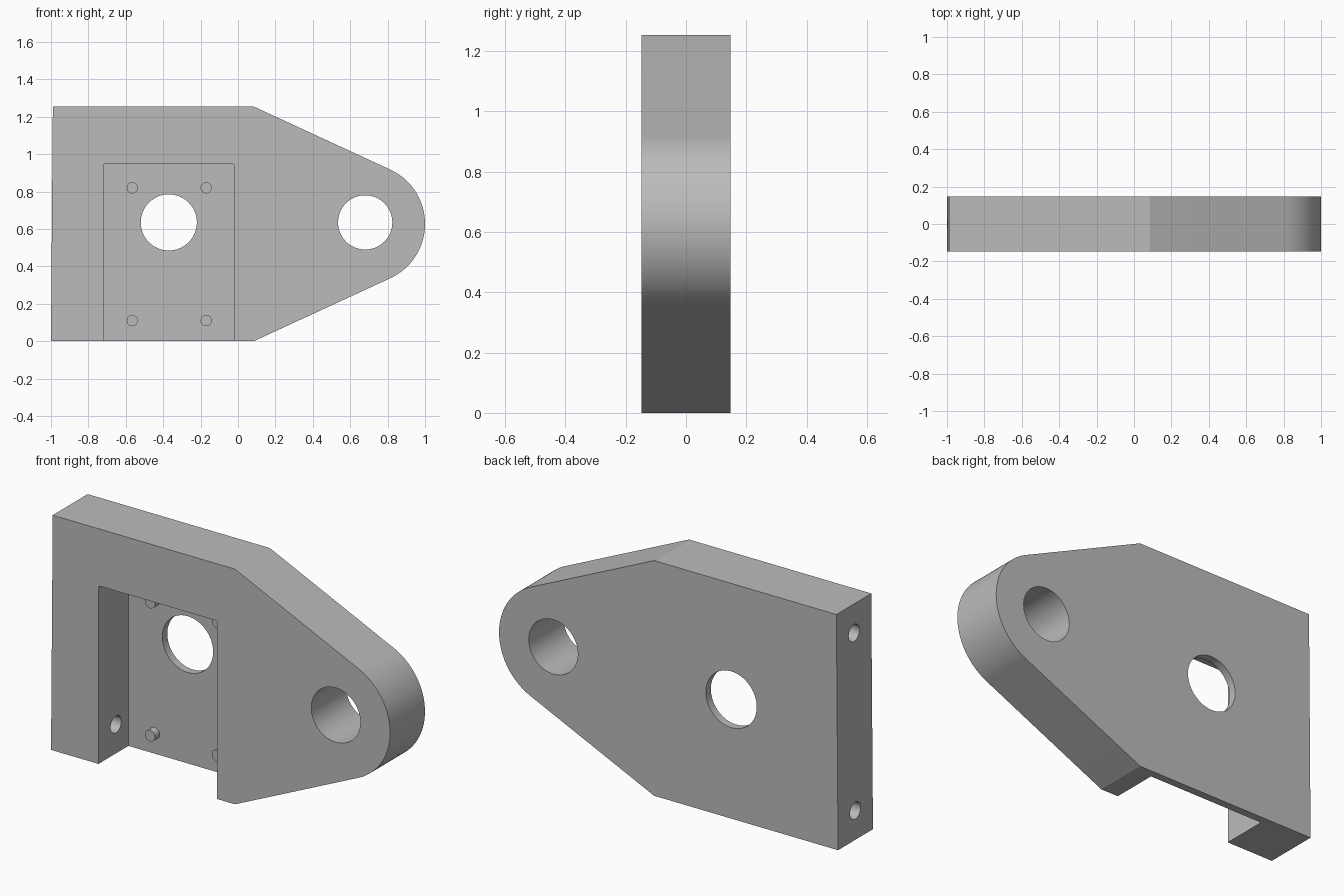
import bpy, bmesh, math
from mathutils import Matrix, Vector

if "Cube" in bpy.data.objects:
    bpy.data.objects.remove(bpy.data.objects["Cube"])

HALF = 0.147                 # half thickness of the plate
FLOOR = HALF - 0.042         # y of the pocket floor
MID = 0.627                  # height of the long axis
EYE_X, EYE_R = 0.68, 0.32    # rounded end

grey = bpy.data.materials.new("plain grey")
grey.use_nodes = True
grey.diffuse_color = (0.5, 0.5, 0.5, 1)
grey.node_tree.nodes["Principled BSDF"].inputs["Base Color"].default_value = (0.5, 0.5, 0.5, 1)


def make(name, bm):
    bmesh.ops.recalc_face_normals(bm, faces=bm.faces)
    mesh = bpy.data.meshes.new(name)
    bm.to_mesh(mesh)
    bm.free()
    mesh.materials.append(grey)
    ob = bpy.data.objects.new(name, mesh)
    bpy.context.scene.collection.objects.link(ob)
    return ob


def prism(name, outline, y0, y1):
    """Extrude an x-z outline from y0 to y1."""
    bm = bmesh.new()
    face = bm.faces.new([bm.verts.new((x, y0, z)) for x, z in outline])
    ext = bmesh.ops.extrude_face_region(bm, geom=[face])["geom"]
    bmesh.ops.translate(bm, vec=(0, y1 - y0, 0),
                        verts=[g for g in ext if isinstance(g, bmesh.types.BMVert)])
    return make(name, bm)


def rod(name, start, end, radius, sides=48):
    """Cylinder between two points."""
    a, b = Vector(start), Vector(end)
    turn = (b - a).to_track_quat("Z", "Y").to_matrix().to_4x4()
    bm = bmesh.new()
    bmesh.ops.create_cone(bm, cap_ends=True, segments=sides, radius1=radius, radius2=radius,
                          depth=(b - a).length,
                          matrix=Matrix.Translation((a + b) / 2) @ turn)
    return make(name, bm)


def smooth(ob):
    bpy.ops.object.select_all(action="DESELECT")
    ob.select_set(True)
    bpy.context.view_layer.objects.active = ob
    bpy.ops.object.shade_smooth_by_angle(angle=math.radians(20))


def cut(ob, cutter):
    cutter.hide_render = True
    mod = ob.modifiers.new("cut", "BOOLEAN")
    mod.operation, mod.solver, mod.object = "DIFFERENCE", "EXACT", cutter
    bpy.context.view_layer.objects.active = ob
    bpy.ops.object.modifier_apply(modifier=mod.name)
    bpy.data.objects.remove(cutter)


# Plate: square end tapering to tangent rounded end
sweep = math.radians(65.8)
steps = 40
arc = [(EYE_X + EYE_R * math.cos(t), MID + EYE_R * math.sin(t))
       for t in (-sweep + 2 * sweep * i / steps for i in range(steps + 1))]
plate = prism("bracket_plate",
              [(-1, 0), (0.085, 0)] + arc + [(0.085, 2 * MID), (-0.99, 2 * MID)],
              -HALF, HALF)

# Pocket open to the front and the bottom
cut(plate, prism("pocket_cutter",
                 [(-0.72, -0.1), (-0.02, -0.1), (-0.02, 0.943), (-0.027, 0.95),
                  (-0.713, 0.95), (-0.72, 0.943)], -0.3, FLOOR))

# Through holes in the pocket floor and the rounded end
for x, radius in ((-0.37, 0.15), (EYE_X, 0.145)):
    cut(plate, rod("bore_cutter", (x, -0.4, 0.635), (x, 0.4, 0.635), radius, 64))

# Screw holes in the square end
for z in (0.155, 1.1):
    cut(plate, rod("screw_cutter", (-1.1, 0, z), (-0.7, 0, z), 0.045, 32))
smooth(plate)

# Four short pegs on the pocket floor
for side, x in (("right", -0.565), ("left", -0.17)):
    for level, z in (("lower", 0.11), ("upper", 0.82)):
        smooth(rod(f"peg_{level}_{side}", (x, FLOOR + 0.02, z), (x, FLOOR - 0.04, z), 0.03, 32))
